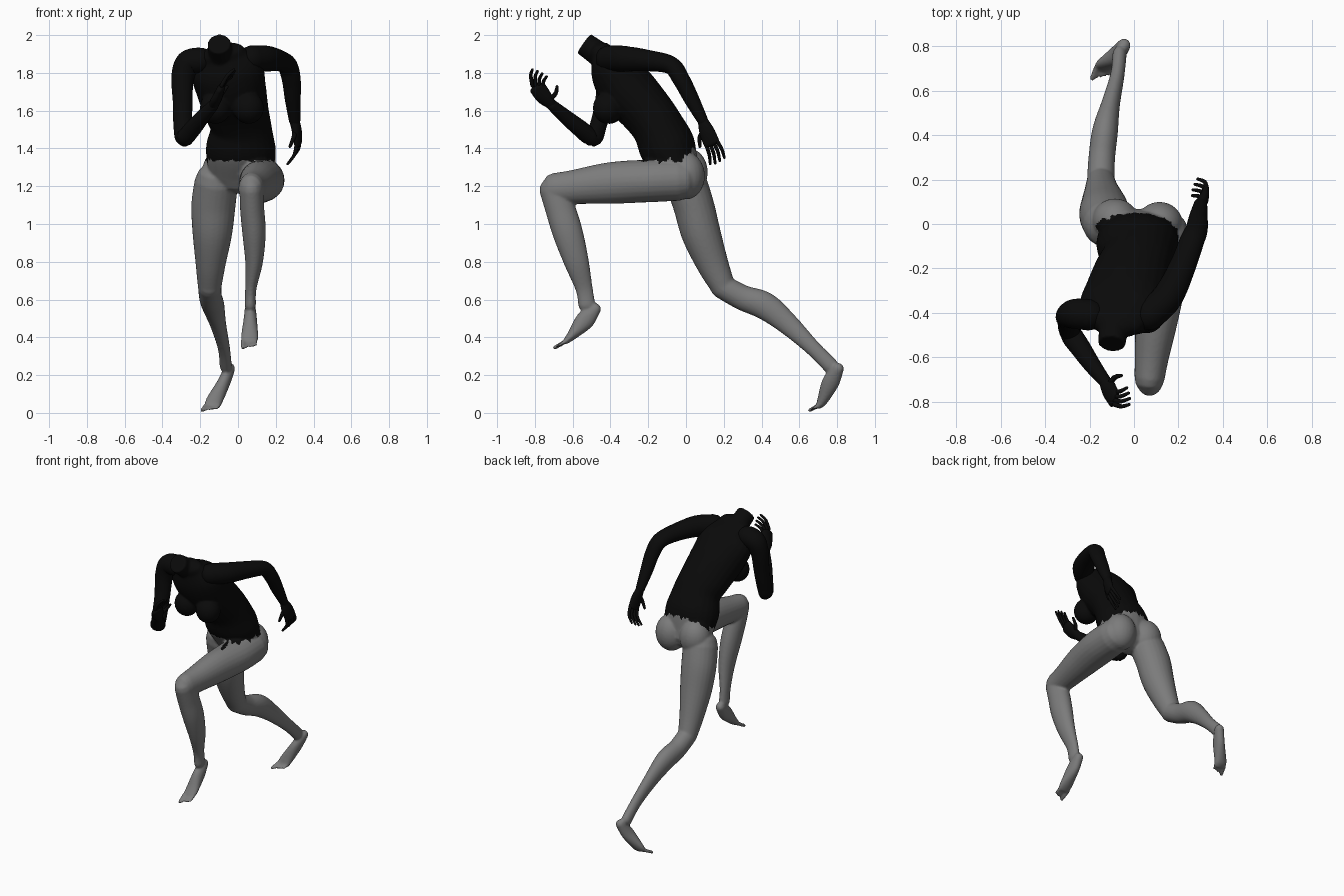
import bpy, bmesh, math
from mathutils import Vector

cube = bpy.data.objects.get("Cube")
if cube:
    bpy.data.objects.remove(cube, do_unlink=True)


def material(name, v):
    m = bpy.data.materials.new(name)
    m.use_nodes = True
    m.diffuse_color = (v, v, v, 1)
    m.node_tree.nodes["Principled BSDF"].inputs["Base Color"].default_value = (v, v, v, 1)
    return m


grey = material("mid grey skin", 0.2)
black = material("black top", 0.003)


def spline(keys, steps):
    """Catmull-Rom through rows of x, y, z, side radius, depth radius."""
    k = [keys[0]] + keys + [keys[-1]]
    out = []
    for i in range(1, len(k) - 2):
        for s in range(steps):
            t = s / steps
            out.append([0.5 * (2 * b + (c - a) * t + (2 * a - 5 * b + 4 * c - d) * t * t
                               + (3 * b - a - 3 * c + d) * t ** 3)
                        for a, b, c, d in zip(*k[i - 1:i + 3])])
    return out + [list(keys[-1])]


def loft(bm, keys, ref=(1, 0, 0), sides=24, steps=6, round_end=True):
    """Elliptical tube along a path, with domed ends."""
    pts = spline([list(k) for k in keys], steps)
    centres = [Vector(p[:3]) for p in pts]
    rings = []
    for i, p in enumerate(pts):
        t = (centres[min(i + 1, len(pts) - 1)] - centres[max(i - 1, 0)]).normalized()
        rings.append((centres[i], t, p[3], p[4]))

    def dome(ring, sign):
        c, t, a, b = ring
        return [(c + t * sign * min(a, b) * math.sin(q), t, a * math.cos(q), b * math.cos(q))
                for q in (0.5, 1.0, 1.4)]
    rings = dome(rings[0], -1)[::-1] + rings + (dome(rings[-1], 1) if round_end else [])
    loops = []
    for c, t, a, b in rings:
        u = Vector(ref)
        u = (u - t * u.dot(t)).normalized()
        v = t.cross(u)
        loops.append([bm.verts.new(c + u * a * math.cos(q) + v * b * math.sin(q))
                      for q in (2 * math.pi * j / sides for j in range(sides))])
    for r, s in zip(loops, loops[1:]):
        for j in range(sides):
            n = (j + 1) % sides
            bm.faces.new((r[j], r[n], s[n], s[j]))
    bm.faces.new(loops[0][::-1])
    bm.faces.new(loops[-1])


def ball(bm, centre, size):
    ret = bmesh.ops.create_uvsphere(bm, u_segments=24, v_segments=16, radius=1)
    bmesh.ops.scale(bm, vec=size, verts=ret["verts"])
    bmesh.ops.translate(bm, vec=centre, verts=ret["verts"])


def finish(name, bm, mats):
    bmesh.ops.recalc_face_normals(bm, faces=bm.faces)
    me = bpy.data.meshes.new(name)
    bm.to_mesh(me)
    bm.free()
    for m in mats:
        me.materials.append(m)
    me.shade_smooth()
    ob = bpy.data.objects.new(name, me)
    bpy.context.collection.objects.link(ob)
    return ob


def bake(ob):
    dg = bpy.context.evaluated_depsgraph_get()
    me = bpy.data.meshes.new_from_object(ob.evaluated_get(dg))
    ob.modifiers.clear()
    ob.data = me


# Body: torso, bust, pelvis and legs fused into one skin
bm = bmesh.new()
loft(bm, [(.02, -.04, 1.27, .175, .11), (.015, -.095, 1.40, .185, .148),
          (.015, -.15, 1.515, .162, .138), (-.01, -.22, 1.61, .172, .142),
          (-.035, -.31, 1.71, .185, .15), (-.06, -.39, 1.82, .19, .125),
          (-.08, -.44, 1.89, .13, .07)])
loft(bm, [(-.08, -.40, 1.84, .085, .08), (-.09, -.45, 1.89, .068, .068),
          (-.1, -.54, 1.955, .062, .062)], round_end=False)
for x, y in ((-.12, -.405), (.055, -.415)):
    ball(bm, (x, y, 1.615), (.082, .078, .085))
for x, y, z in ((-.085, .015, 1.275), (.115, .0, 1.255)):
    ball(bm, (x, y, z), (.105, .1, .125))
# Raised left leg
loft(bm, [(.13, -.04, 1.235, .115, .112), (.125, -.2, 1.228, .118, .113),
          (.105, -.4, 1.217, .1, .11), (.08, -.6, 1.195, .077, .09),
          (.07, -.695, 1.185, .068, .085)])
loft(bm, [(.07, -.70, 1.19, .062, .078), (.075, -.665, 1.08, .064, .08),
          (.085, -.625, .95, .062, .08), (.085, -.58, .8, .047, .066),
          (.068, -.54, .66, .03, .046), (.065, -.525, .57, .03, .045)])
# Trailing right leg
loft(bm, [(-.115, .0, 1.22, .115, .11), (-.13, .04, 1.1, .117, .108),
          (-.136, .08, .95, .105, .104), (-.145, .14, .79, .08, .085),
          (-.15, .195, .67, .063, .066)])
loft(bm, [(-.15, .19, .67, .062, .064), (-.145, .3, .61, .06, .067),
          (-.13, .42, .565, .058, .073), (-.105, .54, .47, .042, .058),
          (-.075, .67, .345, .032, .042), (-.065, .765, .25, .032, .042)])
# Feet with five toes each
feet = [([(.065, -.48, .55, .03, .032), (.065, -.535, .49, .036, .05),
          (.062, -.6, .415, .045, .028), (.06, -.635, .38, .045, .016)],
         Vector((.0, -.06, -.035))),
        ([(-.045, .805, .235, .03, .032), (-.075, .765, .16, .034, .046),
          (-.125, .722, .065, .044, .028), (-.135, .705, .04, .043, .018)],
         Vector((-.02, -.05, -.026)))]
for keys, step in feet:
    loft(bm, keys, sides=20)
    root = Vector(keys[-1][:3])
    for i in range(5):
        size = .013 if i == 0 else .0085
        start = root + Vector((-.034 + i * .0175, 0, 0))
        end = start + step * (1.0 - .09 * i)
        loft(bm, [(*start, size, size), (*end, size * .85, size * .85)], sides=10, steps=3)

body = finish("body_and_legs", bm, [grey, black])
remesh = body.modifiers.new("fuse", "REMESH")
remesh.mode = "VOXEL"
remesh.voxel_size = .0075
soften = body.modifiers.new("soften", "SMOOTH")
soften.factor = .5
soften.iterations = 5
bake(body)
body.data.materials.clear()
for m in (grey, black):
    body.data.materials.append(m)
# Ragged hem, a little higher at the back
for p in body.data.polygons:
    c = p.center
    a = math.atan2(c.x - .015, c.y + .09)
    rise = .075 * min(1, max(0, (c.y + .02) / .07))
    jag = .011 * math.sin(a * 13) + .007 * math.sin(a * 29 + 1)
    p.material_index = int(c.z > 1.335 + rise + jag * (.35 if c.y < -.15 else 1))
body.data.shade_smooth()


def arm(name, keys, palm, across, fingers, thumb):
    """Arm tube, flat palm, four fingers and a thumb."""
    bm = bmesh.new()
    loft(bm, keys, ref=across)
    across = Vector(across).normalized()
    loft(bm, palm, ref=across, sides=16)
    knuckle = Vector(palm[-1][:3])
    bend = Vector(fingers[0])
    tip = Vector(fingers[1])
    for i in range(4):
        side = across * (i - 1.5)
        start = knuckle + side * .021
        mid = start + bend + side * .004
        end = mid + tip * (1 - .12 * abs(i - 1.3)) + side * .003
        loft(bm, [(*start, .011, .011), (*mid, .0095, .0095), (*end, .007, .007)],
             ref=across, sides=10, steps=3)
    start = Vector(palm[0][:3]).lerp(knuckle, .3)
    mid, end = start + Vector(thumb[0]), start + Vector(thumb[1])
    loft(bm, [(*start, .014, .014), (*mid, .012, .012), (*end, .008, .008)],
         ref=across, sides=10, steps=3)
    finish(name, bm, [black])


arm("left_arm",
    [(.07, -.41, 1.875, .07, .07), (.15, -.33, 1.875, .068, .07), (.215, -.2, 1.865, .056, .06),
     (.26, -.08, 1.84, .048, .055), (.282, -.025, 1.765, .045, .05),
     (.29, .03, 1.66, .04, .042), (.3, .09, 1.545, .028, .03)],
    [(.3, .09, 1.545, .028, .026), (.312, .11, 1.49, .042, .024), (.318, .135, 1.43, .044, .018)],
    (.25, .85, .35), [(-.01, .022, -.05), (-.04, .01, -.055)],
    [(-.01, -.03, -.05), (-.03, -.03, -.1)])
arm("right_arm",
    [(-.2, -.41, 1.865, .07, .07), (-.265, -.405, 1.85, .068, .068),
     (-.293, -.415, 1.77, .055, .06), (-.293, -.435, 1.64, .048, .052),
     (-.292, -.465, 1.52, .045, .05), (-.285, -.495, 1.458, .05, .045),
     (-.24, -.56, 1.505, .046, .045), (-.185, -.64, 1.57, .038, .038),
     (-.13, -.71, 1.63, .028, .03)],
    [(-.13, -.71, 1.63, .028, .026), (-.11, -.75, 1.67, .044, .026),
     (-.09, -.785, 1.72, .046, .02)],
    (-.1, .85, -.4), [(.03, -.003, .05), (.04, .015, .035)],
    [(.03, .04, .03), (.06, .05, .07)])
